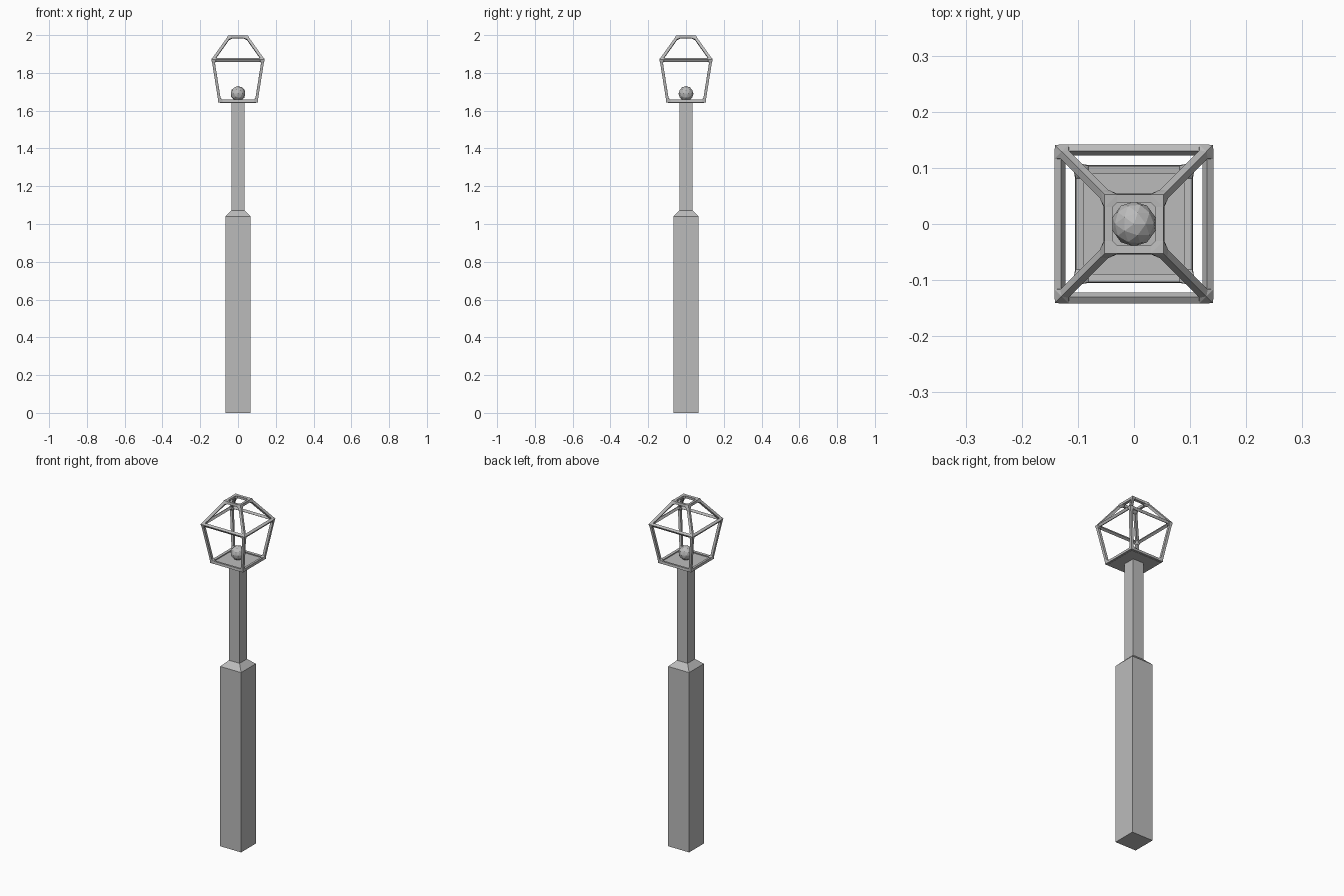
import bpy
import bmesh
from mathutils import Vector

cube = bpy.data.objects.get("Cube")
if cube:
    bpy.data.objects.remove(cube, do_unlink=True)

grey = bpy.data.materials.new("plain_grey")
grey.use_nodes = True
GREY = (0.5, 0.5, 0.5, 1)
grey.diffuse_color = GREY
grey.node_tree.nodes["Principled BSDF"].inputs["Base Color"].default_value = GREY


def finish(name, bm):
    bmesh.ops.recalc_face_normals(bm, faces=bm.faces)
    mesh = bpy.data.meshes.new(name)
    bm.to_mesh(mesh)
    bm.free()
    mesh.materials.append(grey)
    obj = bpy.data.objects.new(name, mesh)
    bpy.context.collection.objects.link(obj)
    return obj


def square(half, z):
    return [Vector((x * half, y * half, z)) for x, y in ((-1, -1), (1, -1), (1, 1), (-1, 1))]


def square_loft(name, profile):
    """Square column through (half width, height) pairs, capped at both ends."""
    bm = bmesh.new()
    rings = [[bm.verts.new(p) for p in square(h, z)] for h, z in profile]
    for a, b in zip(rings, rings[1:]):
        for i in range(4):
            j = (i + 1) % 4
            bm.faces.new((a[i], a[j], b[j], b[i]))
    bm.faces.new(rings[0][::-1])
    bm.faces.new(rings[-1])
    return finish(name, bm)


def add_hull(bm, points):
    verts = [bm.verts.new(p) for p in points]
    result = bmesh.ops.convex_hull(bm, input=verts)
    loose = [v for v in result["geom_interior"] if isinstance(v, bmesh.types.BMVert)]
    bmesh.ops.delete(bm, geom=loose, context="VERTS")


# Post with a sloping shoulder, and the lantern floor
square_loft("post", [(0.067, 0), (0.067, 1.04), (0.034, 1.072), (0.034, 1.645)])
square_loft("lantern_floor", [(0.096, 1.641), (0.096, 1.65)])

# Lantern frame: centre lines of the bars, joined at the corners
BAR = 0.0103
SETBACK = 0.016
rings = [square(0.097, 1.65), square(0.132, 1.869), square(0.046, 1.99)]
tilts = (-0.8, 0.23, 1.2)  # upward lean of the outer ridge on each ring
bars = []
for ring, tilt in zip(rings, tilts):
    for i in range(4):
        a, b = ring[i], ring[(i + 1) % 4]
        out = ((a + b) / 2 * Vector((1, 1, 0))).normalized()
        bars.append((a, b, out + Vector((0, 0, tilt))))
for low, high in zip(rings, rings[1:]):
    for a, b in zip(low, high):
        bars.append((a, b, a * Vector((1, 1, 0))))

joints = {}
bm = bmesh.new()
for a, b, ridge in bars:
    along = (b - a).normalized()
    side = along.cross(ridge).normalized()
    out = side.cross(along).normalized()
    ends = []
    for corner, way in ((a, along), (b, -along)):
        centre = corner + way * SETBACK
        frame = [centre + d * BAR for d in (out, side, -out, -side)]
        joints.setdefault(tuple(corner), []).extend(frame)
        ends.append([bm.verts.new(p) for p in frame])
    for i in range(4):
        j = (i + 1) % 4
        bm.faces.new((ends[0][i], ends[0][j], ends[1][j], ends[1][i]))
for ring, tilt in zip(rings, tilts):
    for corner in ring:
        out = Vector((corner.x, corner.y, 0)).normalized() * 1.3
        out.z = tilt
        tip = corner + out.normalized() * BAR * 1.25
        add_hull(bm, joints[tuple(corner)] + [tip])
finish("lantern_frame", bm)

# Faceted lamp bulb
bm = bmesh.new()
bmesh.ops.create_icosphere(bm, subdivisions=2, radius=0.04)
finish("bulb", bm).location = (0, 0, 1.69)
